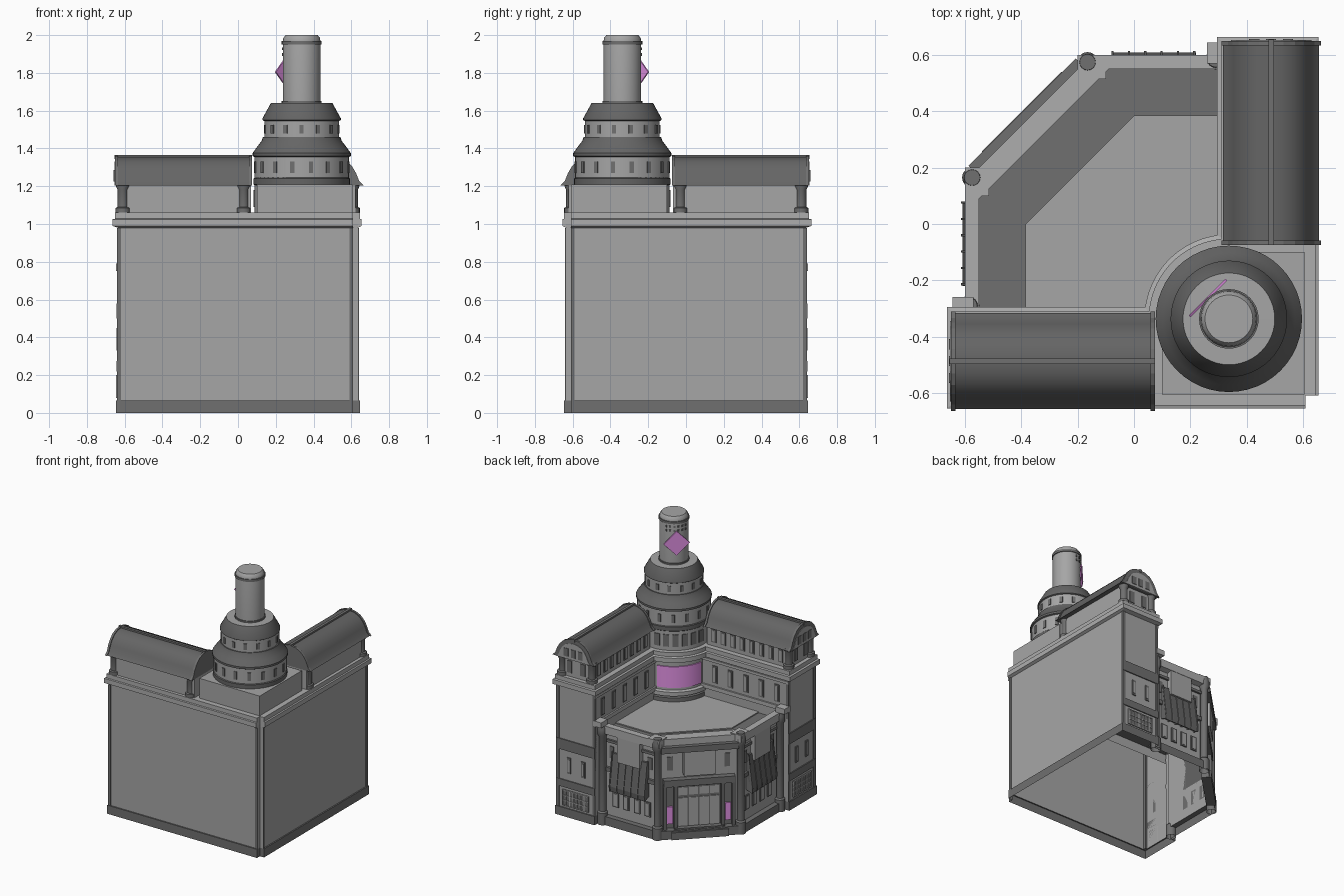
import bpy, bmesh, math
from mathutils import Matrix, Vector

if "Cube" in bpy.data.objects:
    bpy.data.objects.remove(bpy.data.objects["Cube"])

def material(name, rgb):
    m = bpy.data.materials.new(name)
    m.diffuse_color = (*rgb, 1)
    m.use_nodes = True
    m.node_tree.nodes["Principled BSDF"].inputs["Base Color"].default_value = m.diffuse_color
    return m

LIGHT = material("light grey stone", (0.38, 0.38, 0.38))
TRIM = material("pale grey trim", (0.42, 0.42, 0.42))
MID = material("mid grey", (0.16, 0.16, 0.16))
ROOF = material("dark grey roof", (0.13, 0.13, 0.13))
PURPLE = material("purple glow", (0.8, 0.3, 0.82))

MIRROR = Matrix(((0, -1, 0, 0), (-1, 0, 0, 0), (0, 0, 1, 0), (0, 0, 0, 1)))  # swaps the two wings
R = math.sqrt(0.5)
DIAG = Matrix(((R, -R, 0, 0), (R, R, 0, 0), (0, 0, 1, 0), (0, 0, 0, 1)))     # local y = entrance direction
TC = (0.337, -0.337)                                                       # tower axis


def loft(bm, loops, bottom=False, top=False, closed=True):
    rows = [[bm.verts.new(p) for p in loop] for loop in loops]
    n = len(rows[0])
    for a, b in zip(rows, rows[1:]):
        for i in range(n if closed else n - 1):
            j = (i + 1) % n
            bm.faces.new((a[i], a[j], b[j], b[i]))
    if bottom:
        bm.faces.new(rows[0][::-1])
    if top:
        bm.faces.new(rows[-1])

def at(pts, z):
    return [(x, y, z) for x, y in pts]

def box(bm, x0, x1, y0, y1, z0, z1, mat=None):
    m = Matrix.Translation(((x0 + x1) / 2, (y0 + y1) / 2, (z0 + z1) / 2)) @ Matrix.Diagonal((x1 - x0, y1 - y0, z1 - z0, 1))
    bmesh.ops.create_cube(bm, size=1, matrix=(mat @ m) if mat else m)

def lathe(bm, prof, c=TC, seg=48, a0=0, a1=360, top=False):
    full = a1 - a0 == 360
    n = seg if full else seg + 1
    ang = [math.radians(a0 + (a1 - a0) * i / seg) for i in range(n)]
    loft(bm, [[(c[0] + r * math.cos(a), c[1] + r * math.sin(a), z) for a in ang] for r, z in prof], False, top, full)

def part(name, mat, fn, mirror=False, smooth=False):
    bm = bmesh.new()
    fn(bm)
    bmesh.ops.recalc_face_normals(bm, faces=bm.faces[:])
    if mirror:
        g = bmesh.ops.duplicate(bm, geom=bm.verts[:] + bm.edges[:] + bm.faces[:])["geom"]
        bmesh.ops.transform(bm, matrix=MIRROR, verts=[v for v in g if isinstance(v, bmesh.types.BMVert)])
        bmesh.ops.reverse_faces(bm, faces=[f for f in g if isinstance(f, bmesh.types.BMFace)])
    me = bpy.data.meshes.new(name)
    bm.to_mesh(me)
    bm.free()
    me.materials.append(mat)
    if smooth:
        me.polygons.foreach_set("use_smooth", [True] * len(me.polygons))
        me.set_sharp_from_angle(angle=math.radians(32))
    bpy.context.collection.objects.link(bpy.data.objects.new(name, me))

def boxes(name, mat, rows, mirror=True, frame=None):
    part(name, mat, lambda bm: [box(bm, *r, mat=frame) for r in rows], mirror)

# Footprints: whole building, podium only, L-shaped wings only
def outline(E, o, k):
    return [(-E, -E), (.61, -E), (.61, -.61), (E, -.61), (E, E), (.315, E), (.315, o),
            (o - k, o), (-o, k - o), (-o, -.315), (-E, -.315)]

def podium(o, k):
    return [(.33, o), (o - k, o), (-o, k - o), (-o, -.33), (.33, -.33)]

def wings(E, i, b=None):
    b = b or E
    return [(-E, -b), (.61, -b), (.61, -.61), (b, -.61), (b, E), (i, E), (i, -i), (-E, -i)]

# Shell, open underneath
wall = outline(.635, .56, .70)
base = outline(.645, .60, .78)
part("plinth", MID, lambda bm: loft(bm, [at(base, 0), at(base, .065), at(wall, .065)]))
part("lower_walls", LIGHT, lambda bm: loft(bm, [at(wall, .065), at(wall, .69)]))
part("upper_walls", LIGHT, lambda bm: loft(bm, [at(wings(.635, .32), z) for z in (.6, 1.0)]))
part("cornice", TRIM, lambda bm: loft(bm, [at(wings(.635, .32), .98), at(wings(.665, .295, .655), .99),
     at(wings(.665, .295, .655), 1.025), at(wings(.65, .31, .645), 1.028), at(wings(.65, .31, .645), 1.06)], top=True))
boxes("corner_edge_strips", MID, [(.615, .64, .62, .64, .065, .98), (.315, .335, .62, .64, .065, .98),
                                  (.636, .64, -.61, -.59, .065, .98)])

# Podium roof
part("podium_parapet", TRIM, lambda bm: loft(bm, [at(podium(.56, .70), .68), at(podium(.60, .75), .69),
     at(podium(.60, .75), .75), at(podium(.55, .64), .75), at(podium(.55, .64), .67)]))
part("podium_deck", MID, lambda bm: loft(bm, [at(podium(.56, .65), .67), at(podium(.56, .65), .672)], top=True))
part("roof_platform", LIGHT, lambda bm: loft(bm, [at(podium(.385, .385), .67), at(podium(.385, .385), .68)], top=True))
boxes("parapet_blocks", TRIM, [(-.2, -.1, .515, .60, .70, .755), (.26, .33, .57, .645, .75, .79)])

# Podium columns
def podium_columns(bm):
    for c in ((-.165, .575), (.29, .585)):
        lathe(bm, [(.036, 0), (.036, .09), (.026, .1), (.026, .66), (.036, .68), (.036, .72), (.028, .76)], c, 16, top=True)
part("podium_columns", MID, podium_columns, True, True)
boxes("podium_belt", MID, [(-.14, .32, .56, .578, .40, .43), (-.14, .32, .56, .575, .62, .64)])

# Side facades: windows, awnings, sign boards
boxes("shop_windows", MID, [(x, x + .05, .56, .568, .14, .25) for x in (-.1, -.01, .08, .17)])
boxes("shop_window_panes", LIGHT, [(x + .01, x + .04, .56, .570, .15, .24) for x in (-.1, -.01, .08, .17)])
boxes("upper_podium_windows", MID, [(x, x + .035, .56, .566, .50, .59) for x in (-.11, .21)])
def awning(bm):
    prof = [(.56, .55), (.575, .55), (.61, .31), (.605, .27), (.56, .30)]
    loft(bm, [[(x, y, z) for y, z in prof] for x in (-.08, .22)], True, True)
part("awnings", ROOF, awning, True)
def awning_ribs(bm):
    for i in range(6):
        x = -.08 + i * .058
        loft(bm, [[(u, y, z) for y, z in ((.56, .56), (.58, .56), (.615, .31), (.61, .27), (.56, .29))] for u in (x, x + .008)], True, True)
part("awning_ribs", MID, awning_ribs, True)
boxes("sign_boards", LIGHT, [(-.03, .16, .56, .598, .50, .70)])

# Diagonal entrance (local x along facade, local y outward)
W = .70 * R
boxes("entrance_canopy", MID, [(-.27, .27, W, .562, .655, .70), (-.25, .25, W, .54, .39, .44)], False, DIAG)
boxes("entrance_screen", LIGHT, [(-.11, .11, W, .55, .47, .66)], False, DIAG)
boxes("entrance_recess", MID, [(-.23, .23, W, W + .008, .065, .39)], False, DIAG)
boxes("entrance_doors", LIGHT, [(x - .032, x + .032, W, W + .014, .075, .29) for x in (-.11, -.037, .037, .11)] +
      [(x - .032, x + .032, W, W + .014, .31, .37) for x in (-.11, -.037, .037, .11)], False, DIAG)
boxes("entrance_posts", ROOF, [(x - .012, x + .012, W, .535, .065, .40) for x in (-.24, -.165, .165, .24)], False, DIAG)
boxes("entrance_lights", PURPLE, [(x - .02, x + .02, W, W + .02, .1, .23) for x in (-.203, .203)], False, DIAG)
boxes("entrance_steps", MID, [(-.2, .2, W, .565, 0, .055), (-.17, .17, W, .545, .05, .075)], False, DIAG)
boxes("entrance_windows", MID, [(x - .02, x + .02, W, W + .006, .50, .60) for x in (-.2, .2)], False, DIAG)

# Wing end walls
boxes("end_bands", MID, [(.315, .64, .635, .643, .22, .275), (.315, .64, .635, .643, .50, .58)])
boxes("end_windows", MID, [(x, x + .03, .635, .642, .33, .45) for x in (.40, .52)] + [(.37, .59, .635, .641, .08, .20)])
boxes("end_window_panes", LIGHT, [(x + .007, x + .023, .635, .644, .345, .435) for x in (.40, .52)])
boxes("window_grille", TRIM, [(x, x + .006, .635, .645, .08, .20) for x in [.37 + .0306 * i for i in range(8)]] +
      [(.37, .59, .635, .645, z, z + .006) for z in (.08, .117, .154, .194)])

# Wing court walls
boxes("court_windows", MID, [(.313, .32, y, y + .04, .80, .93) for y in (.0, .13, .26, .39, .52)])
boxes("court_window_panes", LIGHT, [(.311, .32, y + .009, y + .031, .81, .92) for y in (.0, .13, .26, .39, .52)])
boxes("court_string_course", TRIM, [(.308, .32, -.1, .64, .745, .775), (.312, .32, -.1, .64, .955, .975)])

# Top storey and vaulted wing roofs
boxes("top_storey", LIGHT, [(.35, .622, -.07, .62, 1.05, 1.22)])
boxes("top_storey_windows", MID, [(.343, .35, y, y + .04, 1.09, 1.19) for y in [-.03 + .08 * i for i in range(8)]] +
      [(x, x + .04, .62, .626, 1.09, 1.18) for x in (.41, .52)])
boxes("top_storey_panes", LIGHT, [(.341, .35, y + .01, y + .03, 1.1, 1.18) for y in [-.03 + .08 * i for i in range(8)]])
def top_columns(bm):
    for c in ((.607, .61), (.607, -.03), (.36, .61)):
        lathe(bm, [(.038, 1.06), (.038, 1.085), (.027, 1.09), (.027, 1.18), (.036, 1.2), (.036, 1.215)], c, 16)
part("top_columns", MID, top_columns, True, True)

HALF = [(.17, 1.205), (.148, 1.228), (.132, 1.268), (.112, 1.302), (.082, 1.332), (.042, 1.35)]
VAULT = HALF + [(0, 1.355)] + [(-x, z) for x, z in HALF[::-1]]
def vault(bm, y0, y1, s=1.0):
    loft(bm, [[(.487 + x * s, y, 1.205 + (z - 1.205) * s) for x, z in VAULT] for y in (y0, y1)], True, True)
part("vault_roofs", ROOF, lambda bm: vault(bm, -.07, .645), True, True)
part("roof_ribs", MID, lambda bm: [vault(bm, y, y + .016, 1.04) for y in (-.075, .635)] +
     [box(bm, .477, .497, -.075, .655, 1.345, 1.366)], True)
part("gable_faces", LIGHT, lambda bm: vault(bm, .645, .654, .84), True)
boxes("gable_windows", MID, [(x - .018, x + .018, .65, .658, 1.225, 1.285) for x in (.427, .487, .547)])

# Tower
block = [(.1, -.605), (.605, -.605), (.605, -.1), (.34, -.1), (.1, -.34)]
part("tower_block", LIGHT, lambda bm: loft(bm, [at(block, 1.05), at(block, 1.21)], top=True))
part("tower_drum", LIGHT, lambda bm: lathe(bm, [(.25, .66), (.25, 1.36)], a0=20, a1=250), smooth=True)
part("tower_drum_rings", TRIM, lambda bm: [lathe(bm, p, a0=45, a1=225) for p in (
     [(.25, .985), (.3, .99), (.3, 1.025), (.285, 1.03), (.285, 1.06), (.25, 1.06)],
     [(.25, .72), (.275, .725), (.275, .755), (.25, .76)])], smooth=True)
part("tower_drum_base", MID, lambda bm: lathe(bm, [(.27, .66), (.27, .71), (.25, .715)], a0=45, a1=225), smooth=True)
part("curved_screen", PURPLE, lambda bm: lathe(bm, [(.25, .78), (.258, .78), (.258, .94), (.25, .94)], seg=20, a0=98, a1=172), smooth=True)
part("tower_lower_tier", LIGHT, lambda bm: lathe(bm, [(.25, 1.24), (.25, 1.36)]), smooth=True)
part("tower_upper_tier", LIGHT, lambda bm: lathe(bm, [(.198, 1.45), (.198, 1.55)]), smooth=True)
part("tower_roofs", ROOF, lambda bm: [lathe(bm, p) for p in (
     [(.25, 1.205), (.256, 1.21), (.256, 1.24), (.25, 1.245)],
     [(.25, 1.355), (.26, 1.36), (.26, 1.375), (.235, 1.41), (.212, 1.44), (.205, 1.46), (.198, 1.46)],
     [(.198, 1.545), (.207, 1.55), (.207, 1.56), (.163, 1.64)])], smooth=True)
part("tower_terrace", LIGHT, lambda bm: lathe(bm, [(.163, 1.64), (.09, 1.641)]))
part("chimney_shaft", LIGHT, lambda bm: lathe(bm, [(.1, 1.64), (.1, 1.965), (.097, 1.985), (.085, 2.0)], seg=32, top=True), smooth=True)
part("shaft_rings", MID, lambda bm: [lathe(bm, [(.1, z), (.106, z), (.106, z + h), (.1, z + h)], seg=32)
     for z, h in ((1.64, .012), (1.95, .018))], smooth=True)

def ring_windows(bm, r, n, z0, z1, w, a0=0, a1=360):
    for i in range(n):
        a = math.radians(a0 + (a1 - a0) * (i + .5) / n)
        box(bm, r - .02, r + .005, -w, w, z0, z1, Matrix.Translation((*TC, 0)) @ Matrix.Rotation(a, 4, 'Z'))
def tower_windows(bm):
    ring_windows(bm, .25, 16, 1.27, 1.33, .011)
    ring_windows(bm, .198, 14, 1.48, 1.525, .011)
    ring_windows(bm, .25, 6, 1.09, 1.18, .02, 90, 180)
part("tower_windows", MID, tower_windows)
part("shaft_studs", MID, lambda bm: [ring_windows(bm, .1, 6, z, z + .015, .006, 85, 185) for z in (1.89, 1.92)])

# Diamond sign on the shaft, facing the entrance
def diamond(bm):
    pts = [(0, .092), (.092, 0), (0, -.092), (-.092, 0)]
    d = Matrix.Translation((*TC, 1.805)) @ DIAG
    loft(bm, [[d @ Vector((x, y, z)) for x, z in pts] for y in (.1, .109)], True, True)
part("diamond_sign", PURPLE, diamond)
